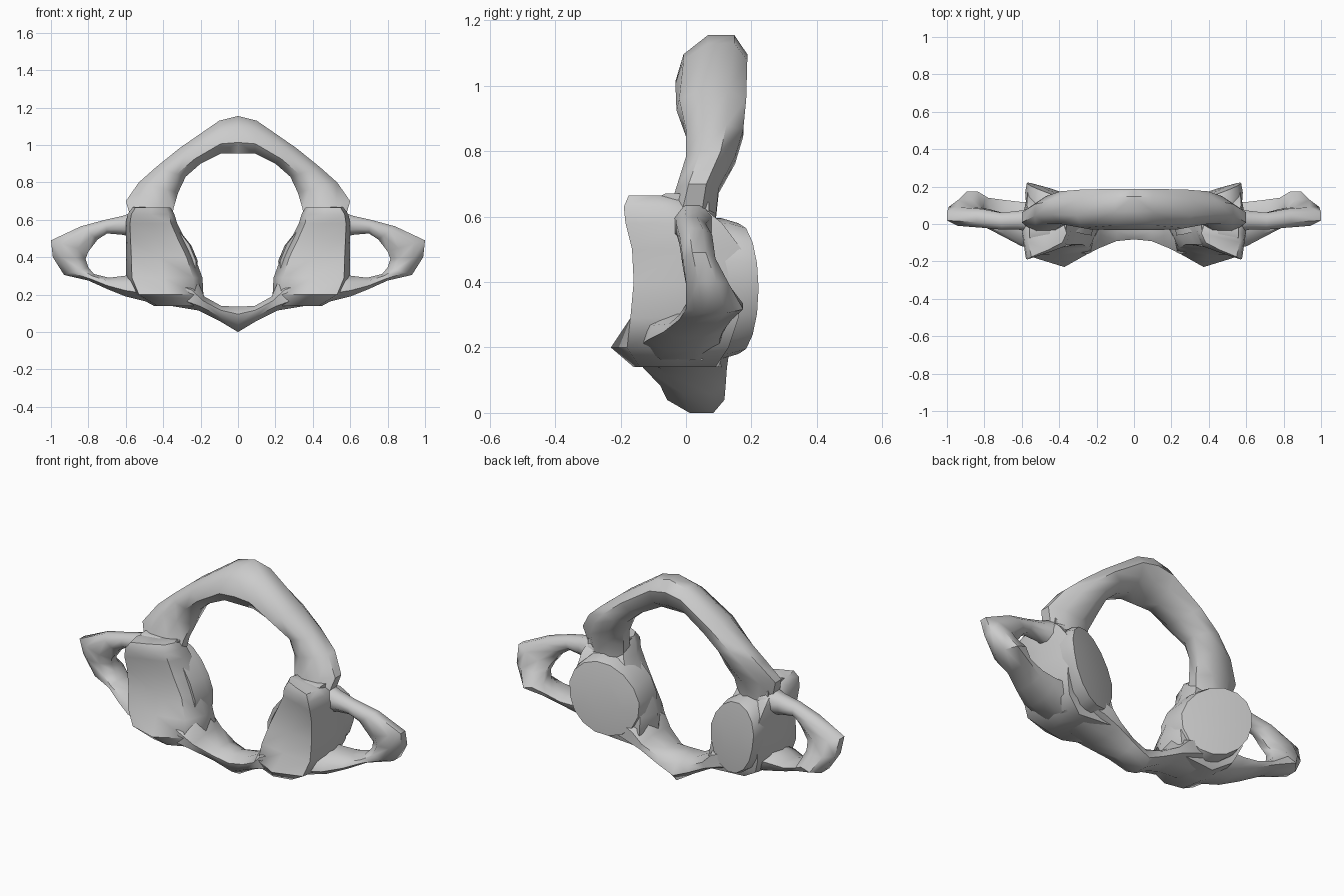
import bpy, bmesh, math
from mathutils import Vector


def finish(name, bm, angle=50):
    """Turn a half-part into an object mirrored across x = 0."""
    bmesh.ops.recalc_face_normals(bm, faces=bm.faces)
    me = bpy.data.meshes.new(name)
    bm.to_mesh(me)
    bm.free()
    ob = bpy.data.objects.new(name, me)
    bpy.context.collection.objects.link(ob)
    m = ob.modifiers.new("Mirror", 'MIRROR')
    m.use_axis[0] = True
    m.merge_threshold = 0.002
    bpy.ops.object.select_all(action='DESELECT')
    ob.select_set(True)
    bpy.context.view_layer.objects.active = ob
    bpy.ops.object.shade_smooth_by_angle(angle=math.radians(angle))
    return ob


def loft(name, rings, cap_start=True):
    """Skin a list of equal-length point rings."""
    bm = bmesh.new()
    loops = [[bm.verts.new(p) for p in r] for r in rings]
    n = len(loops[0])
    for a, b in zip(loops, loops[1:]):
        for i in range(n):
            j = (i + 1) % n
            bm.faces.new((a[i], a[j], b[j], b[i]))
    if cap_start:
        bm.faces.new(loops[0])
    bm.faces.new(loops[-1])
    return finish(name, bm)


def oct_ring(xo, zo, xi, zi, y0, y1, lean=0.0):
    """Octagon between an outer and inner point in xz, spanning y0..y1."""
    pts = []
    for k in range(8):
        a = math.radians(22.5 + 45 * k)
        c, s = math.cos(a) / math.cos(math.pi / 8), math.sin(a) / math.cos(math.pi / 8)
        pts.append(Vector(((xo + xi) / 2 + s * (xo - xi) / 2,
                           (y0 + y1) / 2 + c * (y1 - y0) / 2 + s * lean,
                           (zo + zi) / 2 + s * (zo - zi) / 2)))
    return pts


# Upper arch: outer x,z / inner x,z / y range / lean
loft("upper_arch", [oct_ring(*s) for s in [
    (0.00, 1.155, 0.00, 0.955, -0.02, 0.175, 0.03),
    (0.10, 1.13, 0.09, 0.955, -0.02, 0.175, 0.03),
    (0.31, 0.985, 0.20, 0.90, -0.025, 0.18, 0.01),
    (0.44, 0.88, 0.28, 0.83, 0.00, 0.175),
    (0.53, 0.80, 0.32, 0.745, 0.00, 0.15),
    (0.60, 0.70, 0.345, 0.66, -0.03, 0.10),
    (0.57, 0.60, 0.36, 0.57, -0.06, 0.09)]], False)

# Lower arch with a pointed keel on the centre line
loft("lower_arch", [oct_ring(*s) for s in [
    (0.00, 0.00, 0.00, 0.135, -0.07, 0.105, 0.03),
    (0.10, 0.06, 0.09, 0.14, -0.085, 0.115, 0.015),
    (0.21, 0.115, 0.18, 0.19, -0.13, 0.125),
    (0.33, 0.135, 0.21, 0.26, -0.16, 0.13),
    (0.48, 0.16, 0.36, 0.33, -0.13, 0.12)]], False)


# Side block: horizontal slices, front swelling (mid) to a lip near the base
def slice_ring(z, x0, x1, f_in, f_mid, f_out, b_out, b_in):
    xm, w = (x0 + x1) / 2, x1 - x0
    return [(x0 + w * .12, f_in, z), (xm, f_mid, z),
            (x1 - w * .08, f_out, z), (x1, (f_out + b_out) / 2, z),
            (x1 - w * .1, b_out, z), (xm, (b_out + b_in) / 2, z),
            (x0 + w * .08, b_in, z), (x0, (f_in + b_in) / 2, z)]


loft("side_block", [slice_ring(*s) for s in [
    (0.14, 0.21, 0.45, -0.12, -0.16, -0.14, 0.09, 0.11),
    (0.20, 0.185, 0.56, -0.15, -0.23, -0.18, 0.13, 0.11),
    (0.29, 0.19, 0.60, -0.13, -0.165, -0.17, 0.16, 0.09),
    (0.40, 0.23, 0.60, -0.11, -0.13, -0.16, 0.18, 0.08),
    (0.50, 0.285, 0.60, -0.11, -0.13, -0.165, 0.17, 0.08),
    (0.58, 0.325, 0.60, -0.11, -0.145, -0.185, 0.11, 0.06),
    (0.63, 0.34, 0.59, -0.12, -0.155, -0.19, 0.05, 0.04),
    (0.665, 0.36, 0.565, -0.10, -0.14, -0.175, -0.02, 0.00)]])


# Oval joint face on the back of the side block, blending into it
def facet_ring(rx, rz, dy):
    ring = []
    for k in range(16):
        a = math.tau * k / 16
        dx, dz = rx * math.cos(a), rz * math.sin(a)
        x = 0.395 + dx + (0.25 if dz > 0 else 0.12) * dz
        ring.append((x, 0.16 + 0.36 * dx + dy, 0.38 + dz))
    return ring


loft("rear_facet", [facet_ring(0.17, 0.225, -0.16), facet_ring(0.18, 0.215, -0.05),
                    facet_ring(0.172, 0.20, 0.0), facet_ring(0.09, 0.11, 0.008)])

# Wing looping around the side opening: upper bar, tip, lower bar
loft("side_wing", [oct_ring(*s) for s in [
    (0.50, 0.66, 0.52, 0.50, -0.05, 0.09),
    (0.62, 0.62, 0.62, 0.52, -0.03, 0.07),
    (0.71, 0.60, 0.70, 0.527, -0.03, 0.06),
    (0.84, 0.565, 0.75, 0.495, -0.02, 0.08),
    (1.00, 0.49, 0.80, 0.43, -0.01, 0.09),
    (0.99, 0.40, 0.815, 0.39, 0.00, 0.13),
    (0.93, 0.305, 0.80, 0.345, 0.00, 0.175),
    (0.80, 0.275, 0.77, 0.31, -0.02, 0.14),
    (0.70, 0.23, 0.69, 0.29, -0.06, 0.12, -0.02),
    (0.60, 0.19, 0.61, 0.30, -0.11, 0.11, -0.02),
    (0.50, 0.165, 0.53, 0.31, -0.13, 0.11, -0.02),
    (0.40, 0.15, 0.44, 0.30, -0.12, 0.10, -0.01)]])

# Small ledge where the upper arch meets the side block
loft("groove_ledge", [oct_ring(*s) for s in [
    (0.36, 0.66, 0.37, 0.59, -0.07, 0.05),
    (0.45, 0.665, 0.45, 0.58, -0.10, 0.06),
    (0.56, 0.67, 0.56, 0.58, -0.12, 0.07)]])
